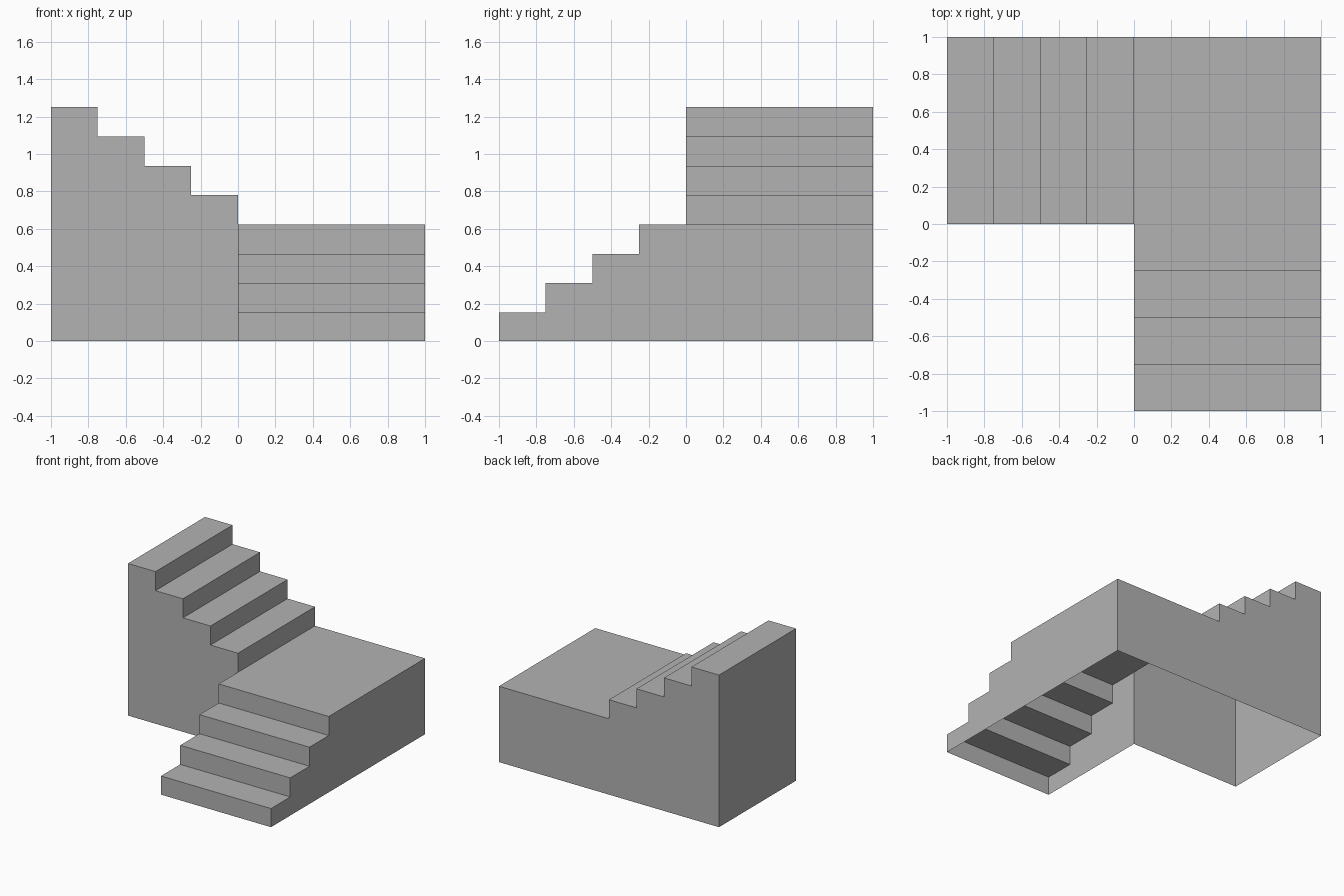
import bpy
import bmesh
from mathutils import Vector

if "Cube" in bpy.data.objects:
    bpy.data.objects.remove(bpy.data.objects["Cube"], do_unlink=True)

STEPS = 4            # steps in each flight
TREAD = 0.25
RISE = 0.1567
FIRST_RISE = 0.153
LANDING_Z = FIRST_RISE + 3 * RISE

# Single concrete colour
concrete = bpy.data.materials.new("concrete_grey")
grey = (0.45, 0.45, 0.45, 1)
concrete.use_nodes = True
concrete.diffuse_color = grey
concrete.node_tree.nodes["Principled BSDF"].inputs["Base Color"].default_value = grey

bm = bmesh.new()


def face(points):
    bm.faces.new([bm.verts.new(p) for p in points])


def stair_path(z, first_rise):
    """Run-and-height outline climbing from (0, z)."""
    path = [(0, z)]
    for i in range(STEPS):
        z += first_rise if i == 0 else RISE
        path += [(i * TREAD, z), ((i + 1) * TREAD, z)]
    return path


def sweep(a, b):
    """Strip of treads and risers between two matching outlines."""
    for i in range(len(a) - 1):
        face([a[i], a[i + 1], b[i + 1], b[i]])


def lower(path, x):
    return [Vector((x, run - 1, z)) for run, z in path]


def upper(path, y):
    return [Vector((-run, y, z)) for run, z in path]


# Lower flight, continuing into the landing
low = stair_path(0, FIRST_RISE)
low_landing = low + [(2, LANDING_Z)]
sweep(lower(low_landing, 0), lower(low_landing, 1))
face(lower(low + [(1, 0)], 0))
face(lower(low_landing + [(2, 0)], 1))

# Upper flight, turning off the landing
high = stair_path(LANDING_Z, RISE)
sweep(upper(high, 0), upper(high, 1))
face(upper(high + [(1, 0), (0, 0)], 0))

# End wall, and one back wall behind both the landing and the upper flight
top_z = high[-1][1]
face([(-1, 0, 0), (-1, 1, 0), (-1, 1, top_z), (-1, 0, top_z)])
face([(1, 1, 0), (1, 1, LANDING_Z)] + upper(high, 1) + [(-1, 1, 0)])

# Weld into one shell, open underneath
bmesh.ops.remove_doubles(bm, verts=bm.verts, dist=0.0005)
bmesh.ops.recalc_face_normals(bm, faces=bm.faces)
bm.normal_update()
if max(bm.faces, key=lambda f: f.calc_center_median().z * abs(f.normal.z)).normal.z < 0:
    bmesh.ops.reverse_faces(bm, faces=bm.faces)

mesh = bpy.data.meshes.new("corner_staircase")
bm.to_mesh(mesh)
bm.free()
mesh.materials.append(concrete)
staircase = bpy.data.objects.new("corner_staircase", mesh)
bpy.context.collection.objects.link(staircase)
